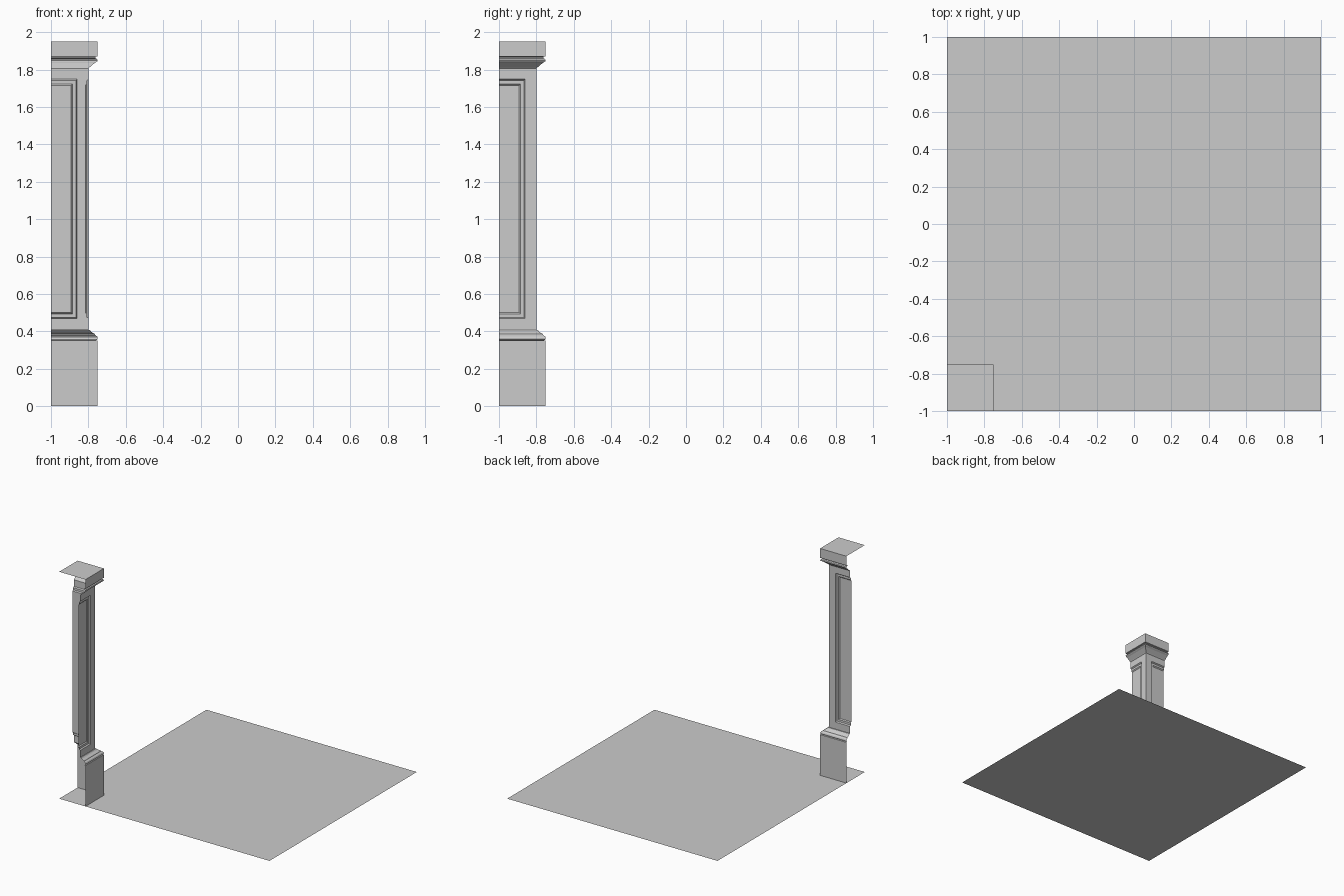
import bpy, bmesh

if "Cube" in bpy.data.objects:
    bpy.data.objects.remove(bpy.data.objects["Cube"])

C = -1.0  # corner where the pillar's open sides meet the floor edge


def make_object(name, bm):
    mesh = bpy.data.meshes.new(name)
    bmesh.ops.remove_doubles(bm, verts=bm.verts, dist=1e-5)
    bm.to_mesh(mesh)
    bm.free()
    obj = bpy.data.objects.new(name, mesh)
    bpy.context.collection.objects.link(obj)
    return obj


def add_quad(bm, pts):
    """pts are (outward, along, z) from the corner; adds both the +x and +y sides."""
    bm.faces.new([bm.verts.new((C + o, C + t, z)) for o, t, z in pts])
    bm.faces.new([bm.verts.new((C + t, C + o, z)) for o, t, z in reversed(pts)])


def moulding(name, profile, cap=False):
    """Mitred strip following (outward, z) points around the two visible sides."""
    bm = bmesh.new()
    for (a, z0), (b, z1) in zip(profile, profile[1:]):
        add_quad(bm, [(a, 0, z0), (a, a, z0), (b, b, z1), (b, 0, z1)])
    if cap:
        a, z = profile[-1]
        bm.faces.new([bm.verts.new((C + x, C + y, z))
                      for x, y in ((0, 0), (a, 0), (a, a), (0, a))])
    return make_object(name, bm)


def panelled_shaft(name, rings):
    """Nested U-shaped rings (outward, along, z low, z high), closed by a flat panel."""
    bm = bmesh.new()

    def ring_points(r):
        o, t, lo, hi = r
        return [(o, 0, lo), (o, t, lo), (o, t, hi), (o, 0, hi)]

    for outer, inner in zip(rings, rings[1:]):
        p, q = ring_points(outer), ring_points(inner)
        for i in range(3):
            add_quad(bm, [p[i], p[i + 1], q[i + 1], q[i]])
    add_quad(bm, ring_points(rings[-1]))
    return make_object(name, bm)


# Floor
bm = bmesh.new()
bmesh.ops.create_grid(bm, x_segments=1, y_segments=1, size=1.0)
make_object("floor", bm)

# Plinth and its base moulding
moulding("plinth", [(0.25, 0), (0.25, 0.35), (0.24, 0.352)])
moulding("base_moulding", [(0.24, 0.352), (0.248, 0.357), (0.25, 0.365),
                           (0.247, 0.373), (0.237, 0.38), (0.235, 0.385),
                           (0.215, 0.398), (0.207, 0.408), (0.20, 0.408)])

# Shaft with recessed stepped panels
panelled_shaft("shaft", [(0.20, 0.20, 0.408, 1.805),
                         (0.20, 0.14, 0.468, 1.748),
                         (0.19, 0.133, 0.475, 1.741),
                         (0.19, 0.115, 0.493, 1.723),
                         (0.182, 0.108, 0.50, 1.715)])

# Capital moulding and top block
moulding("capital_moulding", [(0.20, 1.805), (0.207, 1.812), (0.235, 1.836),
                              (0.247, 1.843), (0.25, 1.848), (0.247, 1.856),
                              (0.237, 1.861), (0.237, 1.868)])
moulding("top_block", [(0.237, 1.868), (0.25, 1.87), (0.25, 1.95)], cap=True)
